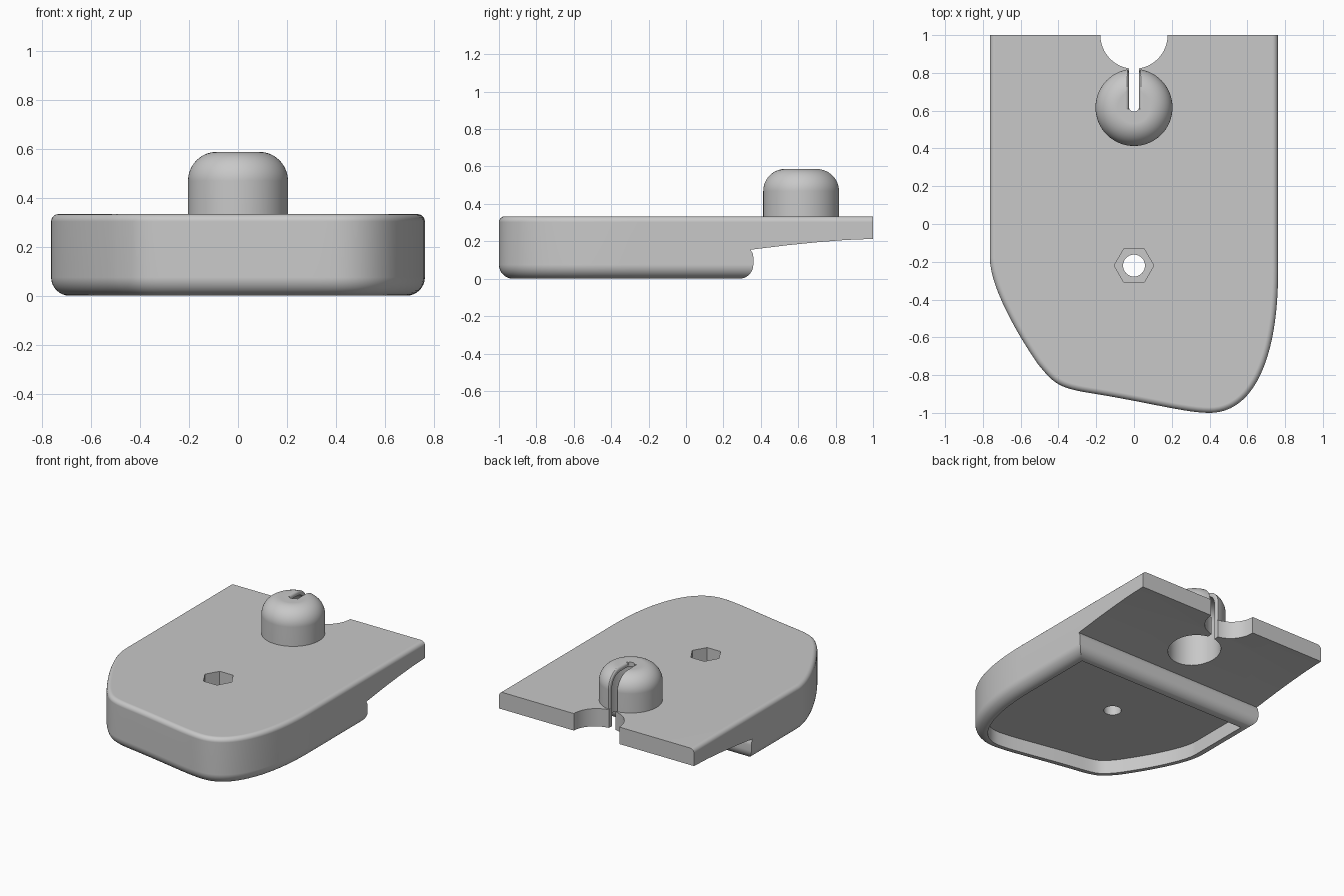
import bpy, bmesh, math
from mathutils import Vector
from mathutils.geometry import interpolate_bezier

if "Cube" in bpy.data.objects:
    bpy.data.objects.remove(bpy.data.objects["Cube"])

HALF, TOP = 0.763, 0.333        # half width and slab top
KNOB_Y, HOLE_Y = 0.617, -0.22   # centres of the knob and the screw hole
KNOB_R, KNOB_TOP, DOME = 0.204, 0.587, 0.118
SLOT = 0.027                    # half width of the slot

grey = bpy.data.materials.new("light grey")
grey.use_nodes = True
grey.diffuse_color = (0.58, 0.58, 0.58, 1)
grey.node_tree.nodes["Principled BSDF"].inputs["Base Color"].default_value = grey.diffuse_color


def loft(name, rings):
    """Closed solid through a stack of equal-length rings."""
    bm = bmesh.new()
    loops = [[bm.verts.new(p) for p in ring] for ring in rings]
    n = len(loops[0])
    for a, b in zip(loops, loops[1:]):
        for i in range(n):
            j = (i + 1) % n
            bm.faces.new((a[i], a[j], b[j], b[i]))
    bm.faces.new(loops[0][::-1])
    bm.faces.new(loops[-1])
    bmesh.ops.recalc_face_normals(bm, faces=bm.faces)
    mesh = bpy.data.meshes.new(name)
    bm.to_mesh(mesh)
    bm.free()
    mesh.materials.append(grey)
    obj = bpy.data.objects.new(name, mesh)
    bpy.context.collection.objects.link(obj)
    return obj


def arc(cx, cy, r, start, end, steps):
    """Points on a circular arc, angles in degrees."""
    angles = [math.radians(start + (end - start) * i / steps) for i in range(steps + 1)]
    return [(cx + r * math.cos(a), cy + r * math.sin(a)) for a in angles]


def lathe(name, cy, profile, sides=64):
    """Round solid about a vertical axis, from (radius, z) pairs."""
    return loft(name, [[(x, y, z) for x, y in arc(0, cy, r, 0, 360, sides)[:-1]]
                       for r, z in profile])


def prism(name, points, low, high):
    return loft(name, [[(x, y, z) for x, y in points] for z in (low, high)])


def combine(target, tool, operation="DIFFERENCE"):
    mod = target.modifiers.new(tool.name, "BOOLEAN")
    mod.operation, mod.solver, mod.object = operation, "EXACT", tool
    bpy.context.view_layer.objects.active = target
    bpy.ops.object.modifier_apply(modifier=mod.name)
    bpy.data.objects.remove(tool)


# Plan of the curved front edge, from the +x side round to the -x side
front = []
for p, h1, h2, q, steps in (
        ((HALF, -0.25), (HALF, -0.72), (0.63, -1), (0.4, -1), 24),
        ((0.4, -1), (0.28, -1), (0.1, -0.95), (-0.2, -0.9), 12),
        ((-0.2, -0.9), (-0.4, -0.87), (-0.42, -0.85), (-0.51, -0.74), 14),
        ((-0.51, -0.74), (-0.62, -0.58), (-HALF, -0.33), (-HALF, -0.18), 14)):
    front += [v.to_2d() for v in interpolate_bezier(
        Vector((*p, 0)), Vector((*h1, 0)), Vector((*h2, 0)), Vector((*q, 0)), steps + 1)][:-1]
front.append(Vector((-HALF, -0.18)))


def outline(inset, back):
    """Plan moved inwards by inset, with a straight back edge."""
    pts = [(HALF - inset, back)]
    for i, p in enumerate(front):
        t = (front[min(i + 1, len(front) - 1)] - front[max(i - 1, 0)]).normalized()
        if i in (0, len(front) - 1):
            t = Vector((0, -1 if i == 0 else 1))
        pts.append((p.x + t.y * inset, p.y - t.x * inset))
    return pts + [(inset - HALF, back)]


# Body with a large fillet below and a small one above
low, high = 0.075, 0.03
edge = arc(low, low, low, 270, 180, 8) + arc(high, TOP - high, high, 180, 90, 5)
body = loft("mount_body", [[(x, y, z) for x, y in outline(inset, 1)] for inset, z in edge])

# Space under the rear tongue, leaving a rounded ridge on the block
under = [(1.2, -0.2), (0.285, -0.2)] + arc(0.285, 0.075, 0.075, 270, 360, 8)
under += [(0.36, 0.115), (0.357, 0.135), (0.345, 0.155)]
under += [(0.55, 0.18), (0.7, 0.195), (0.85, 0.207), (1.0, 0.213), (1.2, 0.213)]
combine(body, loft("tongue_cutter", [[(x, y, z) for y, z in under] for x in (-1, 1)]))

# Shallow recess in the underside
combine(body, prism("recess_cutter", outline(0.083, 0.28), -0.2, 0.098))

# Domed hollow knob
dome_r, dome_z = KNOB_R - DOME, KNOB_TOP - DOME
knob = [(KNOB_R, TOP - 0.05)] + arc(dome_r, dome_z, DOME, 0, 90, 14)
combine(body, lathe("knob", KNOB_Y, knob), "UNION")
hollow = [(0.174, -0.1)] + arc(dome_r, dome_z, DOME - 0.03, 0, 90, 12)
combine(body, lathe("hollow_cutter", KNOB_Y, hollow))

# Round notch in the back edge and the slot leading into the knob
combine(body, lathe("notch_cutter", 1, [(0.178, 0), (0.178, 0.45)]))
slot = [(SLOT, 1.2)] + arc(0, 0.622, SLOT, 0, -180, 12) + [(-SLOT, 1.2)]
combine(body, prism("slot_cutter", slot, 0.05, 0.8))

# Rounded lips where the slot meets the outside of the knob
LIP = 0.018
lips = []
for width, depth in arc(SLOT + LIP, LIP, LIP, 270, 180, 5):
    shell = [(0.61, KNOB_TOP - depth)]
    shell += arc(KNOB_Y + dome_r, dome_z, DOME - depth, 90, 0, 12)
    shell += [(KNOB_Y + KNOB_R - depth, TOP + 0.002), (1, TOP + 0.002), (1, 0.8), (0.61, 0.8)]
    lips.append((width, shell))
layers = [(-w, s) for w, s in lips] + [(w, s) for w, s in lips[::-1]]
combine(body, loft("lip_cutter", [[(x, y, z) for y, z in s] for x, s in layers]))

# Screw hole with a hexagonal nut pocket
combine(body, lathe("nut_cutter", HOLE_Y, [(0.105, 0.23), (0.105, 0.5)], 6))
combine(body, lathe("screw_cutter", HOLE_Y, [(0.058, 0), (0.058, 0.5)], 32))

# Smooth fillets with flat large faces
bpy.ops.object.select_all(action="DESELECT")
body.select_set(True)
bpy.context.view_layer.objects.active = body
bpy.ops.object.shade_smooth_by_angle(angle=math.radians(30))
normals = body.modifiers.new("even_shading", "WEIGHTED_NORMAL")
normals.keep_sharp = True
